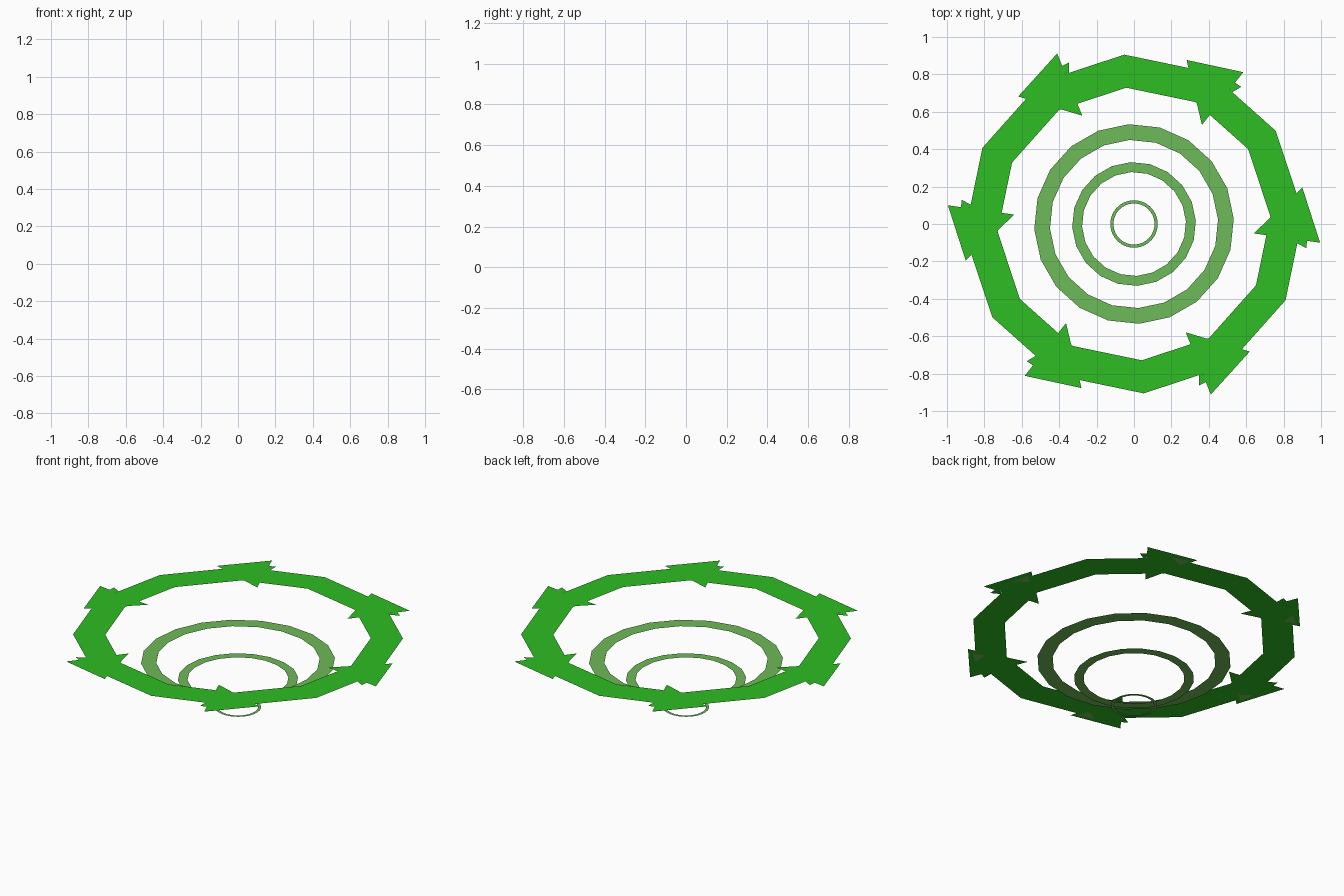
import bpy, math

if "Cube" in bpy.data.objects:
    bpy.data.objects.remove(bpy.data.objects["Cube"])

def mat(name, col):
    m = bpy.data.materials.new(name)
    m.diffuse_color = (*col, 1)
    m.use_nodes = True
    m.node_tree.nodes["Principled BSDF"].inputs["Base Color"].default_value = m.diffuse_color
    return m

BRIGHT = mat("bright green", (0.027, 0.51, 0.016))
SOFT = mat("soft green", (0.155, 0.49, 0.10))

def add(name, verts, faces, material):
    me = bpy.data.meshes.new(name)
    me.from_pydata(verts, [], faces)
    me.materials.append(material)
    ob = bpy.data.objects.new(name, me)
    bpy.context.collection.objects.link(ob)
    return ob

# Flat faceted ring in the horizontal plane, facing up
def ring(name, r_in, r_out, z, n, offset, material):
    verts, faces = [], []
    for i in range(n):
        a = math.radians(offset) + 2 * math.pi * i / n
        verts += [(r * math.cos(a), r * math.sin(a), z) for r in (r_in, r_out)]
        j = (i + 1) % n
        faces.append((2 * i, 2 * i + 1, 2 * j + 1, 2 * j))
    return add(name, verts, faces, material)

# One triangle repeated six times around the centre
def six_triangles(name, pts, z, material, up=True):
    verts, faces = [], []
    for k in range(6):
        c, s = math.cos(k * math.pi / 3), math.sin(k * math.pi / 3)
        verts += [(x * c - y * s, x * s + y * c, z) for x, y in pts]
        f = (3 * k, 3 * k + 1, 3 * k + 2)
        faces.append(f if up else f[::-1])
    return add(name, verts, faces, material)

# Inner rings, rising like a funnel
ring("bottom_ring", 0.11, 0.127, 0.0, 32, 3, SOFT)
ring("lower_ring", 0.278, 0.331, 0.172, 20, 3, SOFT)
ring("middle_ring", 0.45, 0.534, 0.281, 20, 3, SOFT)

# Outer band with circling arrowheads
ring("outer_band", 0.73, 0.907, 0.428, 12, 3.3, BRIGHT)
six_triangles("arrowheads", [(0.64, -0.05), (0.995, -0.10), (0.90, 0.195)], 0.43, BRIGHT)
six_triangles("arrow_notches", [(0.85, -0.09), (0.922, -0.13), (0.925, -0.08)], 0.429, BRIGHT)

# Small pale marks on the underside of the band
six_triangles("underside_marks", [(0.836, 0.106), (0.908, 0.057), (0.891, 0.154)], 0.426, SOFT, False)
